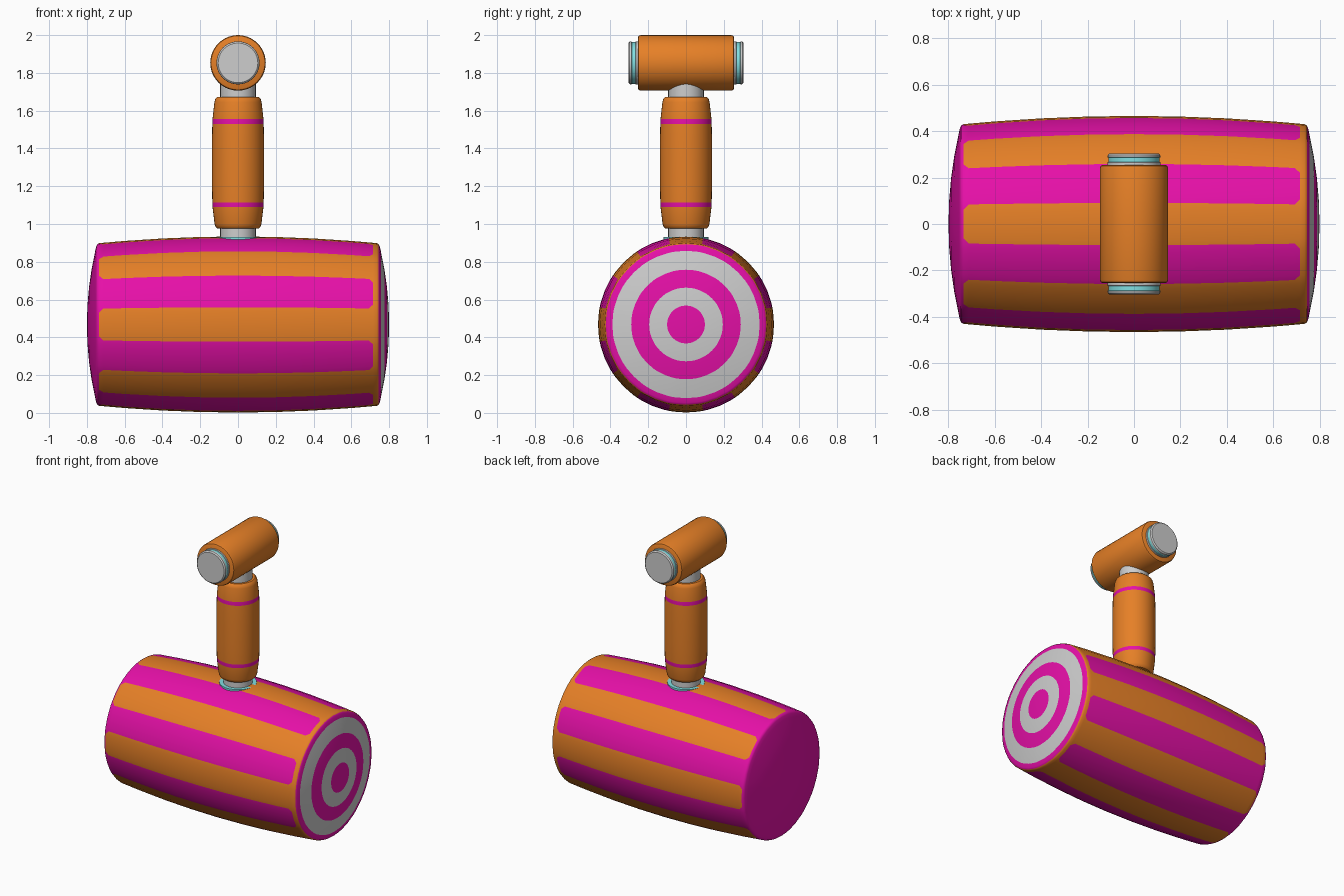
import bpy, bmesh, math
from mathutils import Matrix, Vector

if "Cube" in bpy.data.objects:
    bpy.data.objects.remove(bpy.data.objects["Cube"])


def material(name, rgb):
    m = bpy.data.materials.new(name)
    m.diffuse_color = (*rgb, 1)
    m.use_nodes = True
    m.node_tree.nodes["Principled BSDF"].inputs["Base Color"].default_value = m.diffuse_color
    return m


MATS = [material("orange", (0.79, 0.215, 0.02)),
        material("magenta", (0.79, 0.005, 0.39)),
        material("light_grey", (0.61, 0.61, 0.61)),
        material("cyan", (0.22, 0.74, 0.76))]
ORANGE, MAGENTA, GREY, CYAN = range(4)
TO_X = Matrix.Rotation(math.pi / 2, 4, 'Y')
TO_Y = Matrix.Rotation(-math.pi / 2, 4, 'X')
UP = Matrix.Identity(4)
ROUND = [2 * math.pi * i / 40 for i in range(40)]


def lathe(name, profile, rule, turn=UP, move=(0, 0, 0), angles=ROUND, split=None):
    """Spin (height, radius) points; rule(height, angle, radius) picks the colour."""
    bm = bmesh.new()
    rows = [[bm.verts.new((r * math.cos(a), r * math.sin(a), h)) for a in angles]
            for h, r in profile]
    n = len(angles)
    for i in range(len(rows) - 1):
        for j in range(n):
            a, b = rows[i][j], rows[i][(j + 1) % n]
            d, c = rows[i + 1][j], rows[i + 1][(j + 1) % n]
            cut = split(profile[i][0], j) if split else 0
            polys = {0: [(a, b, c, d)], 1: [(a, b, c), (a, c, d)],
                     2: [(a, b, d), (b, c, d)]}[cut]
            r_mid = (profile[i][1] + profile[i + 1][1]) / 2
            for p in polys:
                f = bm.faces.new(p)
                m = sum((v.co for v in p), Vector()) / len(p)
                f.material_index = rule(m.z, math.atan2(m.y, m.x), r_mid)
    bmesh.ops.remove_doubles(bm, verts=bm.verts, dist=1e-5)
    bmesh.ops.recalc_face_normals(bm, faces=bm.faces)
    me = bpy.data.meshes.new(name)
    bm.transform(Matrix.Translation(move) @ turn)
    bm.to_mesh(me)
    bm.free()
    for m in MATS:
        me.materials.append(m)
    ob = bpy.data.objects.new(name, me)
    bpy.context.collection.objects.link(ob)
    bpy.ops.object.select_all(action='DESELECT')
    ob.select_set(True)
    bpy.context.view_layer.objects.active = ob
    bpy.ops.object.shade_smooth_by_angle(angle=math.radians(35))
    return ob


# Striped barrel head: bulging sides, shallow domed ends
HALF = math.radians(11.25)
CORNER = 0.022
LEFT, RIGHT = -0.735, 0.715
step = CORNER / 0.43
barrel_angles = []
for k in range(16):
    base = 2 * HALF * k
    barrel_angles += [base, base + HALF - step, base + HALF, base + HALF + step]


def bulge(x):
    return 0.466 - 0.036 * (x / 0.74) ** 2


def dome(r):
    return 0.75 + 0.05 * (1 - (r / 0.415) ** 2)


dome_radii = [0, 0.1, 0.195, 0.29, 0.39, 0.415]
side = [LEFT, LEFT + CORNER, -0.6, -0.4, -0.2, 0, 0.2, 0.4, 0.6,
        RIGHT - CORNER, RIGHT, 0.735]
barrel_profile = ([(-dome(r), r) for r in dome_radii] + [(-0.745, 0.425)]
                  + [(x, bulge(x)) for x in side]
                  + [(0.745, 0.425)] + [(dome(r), r) for r in reversed(dome_radii)])


def barrel_colour(x, a, r):
    if x > 0.745:                                   # target rings
        if r > 0.39:
            return MAGENTA
        return GREY if r > 0.29 or 0.1 < r < 0.195 else MAGENTA
    if x < LEFT:
        return MAGENTA
    if x > RIGHT:
        return ORANGE
    off = (a + 2 * HALF) % (4 * HALF) - 2 * HALF    # angle from stripe centre
    u = 0.43 * (HALF - abs(off))
    if u > 0:
        return ORANGE if u + x - LEFT > CORNER else MAGENTA
    return MAGENTA if RIGHT - x - u > CORNER else ORANGE


def barrel_split(x, j):                             # diagonal cuts at stripe corners
    at_left, at_right = x == LEFT, x == RIGHT - CORNER
    if j % 4 not in (1, 2) or not (at_left or at_right):
        return 0
    return 1 if (j % 4 == 1) == at_left else 2


lathe("barrel_head", barrel_profile, barrel_colour, TO_X, (0, 0, 0.468),
      barrel_angles, barrel_split)

# Cyan ring and grey shaft
lathe("socket_ring", [(0.88, 0), (0.88, 0.12), (0.931, 0.12), (0.931, 0)],
      lambda h, a, r: CYAN)
lathe("shaft", [(0.88, 0), (0.88, 0.094), (1.77, 0.094), (1.77, 0)],
      lambda h, a, r: GREY)

# Grip with two magenta bands
lathe("grip", [(0.977, 0), (0.977, 0.11), (0.985, 0.119), (1.0, 0.124), (1.09, 0.135),
               (1.115, 0.136), (1.22, 0.138), (1.43, 0.138), (1.53, 0.136),
               (1.556, 0.135), (1.645, 0.125), (1.663, 0.12), (1.672, 0.11), (1.672, 0)],
      lambda h, a, r: MAGENTA if 1.09 < h < 1.115 or 1.53 < h < 1.556 else ORANGE)

# Cross handle along y
lathe("cross_handle", [(-0.255, 0), (-0.255, 0.135), (-0.251, 0.143), (-0.24, 0.147),
                       (0.24, 0.147), (0.251, 0.143), (0.255, 0.135), (0.255, 0)],
      lambda h, a, r: ORANGE, TO_Y, (0, 0, 1.853))

# Grey end caps, each with a cyan band
for s, name in ((-1, "front_end_cap"), (1, "back_end_cap")):
    lathe(name, [(s * 0.24, 0), (s * 0.24, 0.114), (s * 0.266, 0.114), (s * 0.267, 0.111),
                 (s * 0.287, 0.111), (s * 0.288, 0.114), (s * 0.298, 0.113),
                 (s * 0.305, 0.105), (s * 0.305, 0)],
          lambda h, a, r: CYAN if 0.2665 < abs(h) < 0.2875 else GREY,
          TO_Y, (0, 0, 1.853))
